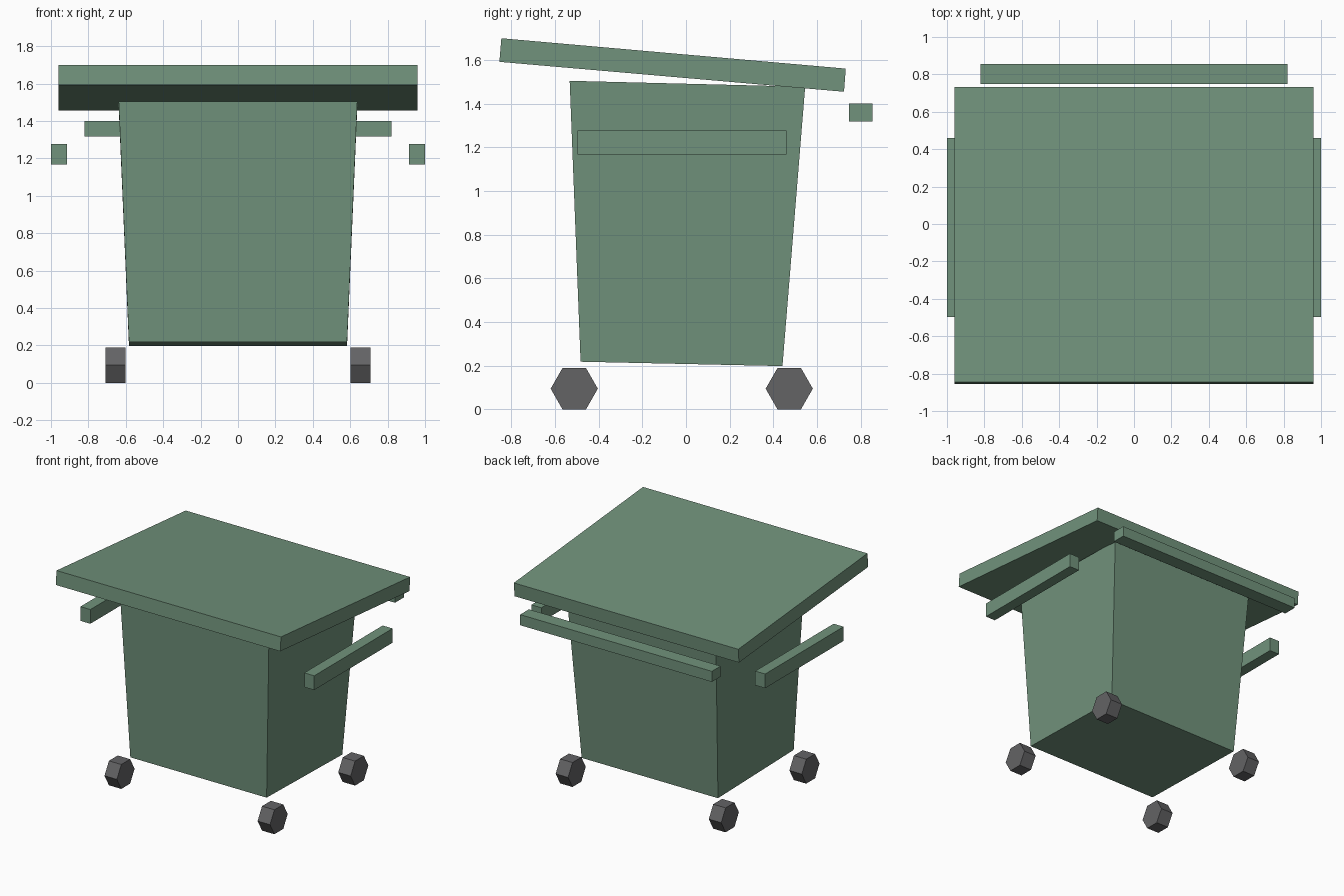
import bpy, bmesh, math
from mathutils import Matrix

if "Cube" in bpy.data.objects:
    bpy.data.objects.remove(bpy.data.objects["Cube"])


def material(name, color):
    m = bpy.data.materials.new(name)
    m.diffuse_color = (*color, 1)
    m.use_nodes = True
    m.node_tree.nodes["Principled BSDF"].inputs["Base Color"].default_value = m.diffuse_color
    return m


GREEN = material("green_plastic", (0.165, 0.29, 0.2))
RUBBER = material("dark_rubber", (0.125, 0.125, 0.13))


def finish(name, bm, mat):
    bmesh.ops.recalc_face_normals(bm, faces=bm.faces)
    me = bpy.data.meshes.new(name)
    bm.to_mesh(me)
    bm.free()
    me.materials.append(mat)
    ob = bpy.data.objects.new(name, me)
    bpy.context.collection.objects.link(ob)
    return ob


def side_profile(name, points, mat, x0=None, x1=None, widths=None):
    """Extrude a (y, z) profile across x; widths gives a half width per point."""
    bm = bmesh.new()
    n = len(points)
    ws = [(-w, w) for w in widths] if widths else [(x0, x1)] * n
    left = [bm.verts.new((w[0], *p)) for w, p in zip(ws, points)]
    right = [bm.verts.new((w[1], *p)) for w, p in zip(ws, points)]
    bm.faces.new(left)
    bm.faces.new(right[::-1])
    for i in range(n):
        j = (i + 1) % n
        bm.faces.new((left[i], right[i], right[j], left[j]))
    return finish(name, bm, mat)


def rect(y0, y1, z0, z1):
    return [(y0, z0), (y1, z0), (y1, z1), (y0, z1)]


# Tapered bin body, slightly tilted
side_profile("bin_body", [(-0.483, 0.218), (0.442, 0.198), (0.546, 1.478), (-0.533, 1.505)],
             GREEN, widths=[0.583, 0.583, 0.638, 0.638])

# Sloping lid
side_profile("lid", [(-0.855, 1.592), (0.724, 1.455), (0.732, 1.561), (-0.846, 1.70)],
             GREEN, -0.96, 0.96)

# Rear grab bar
side_profile("rear_handle", rect(0.748, 0.855, 1.318, 1.40), GREEN, -0.82, 0.82)

for side, s in (("left", -1), ("right", 1)):
    # Side grab bars
    side_profile(side + "_handle", rect(-0.497, 0.461, 1.167, 1.277), GREEN,
                 s * 0.915, s * 1.0)
    # Hexagonal wheels
    for end, y in (("front", -0.512), ("back", 0.473)):
        hexagon = [(y + 0.108 * math.cos(math.radians(a)),
                    0.0945 + 0.109 * math.sin(math.radians(a))) for a in range(0, 360, 60)]
        side_profile(f"{end}_{side}_wheel", hexagon, RUBBER, s * 0.602, s * 0.708)
